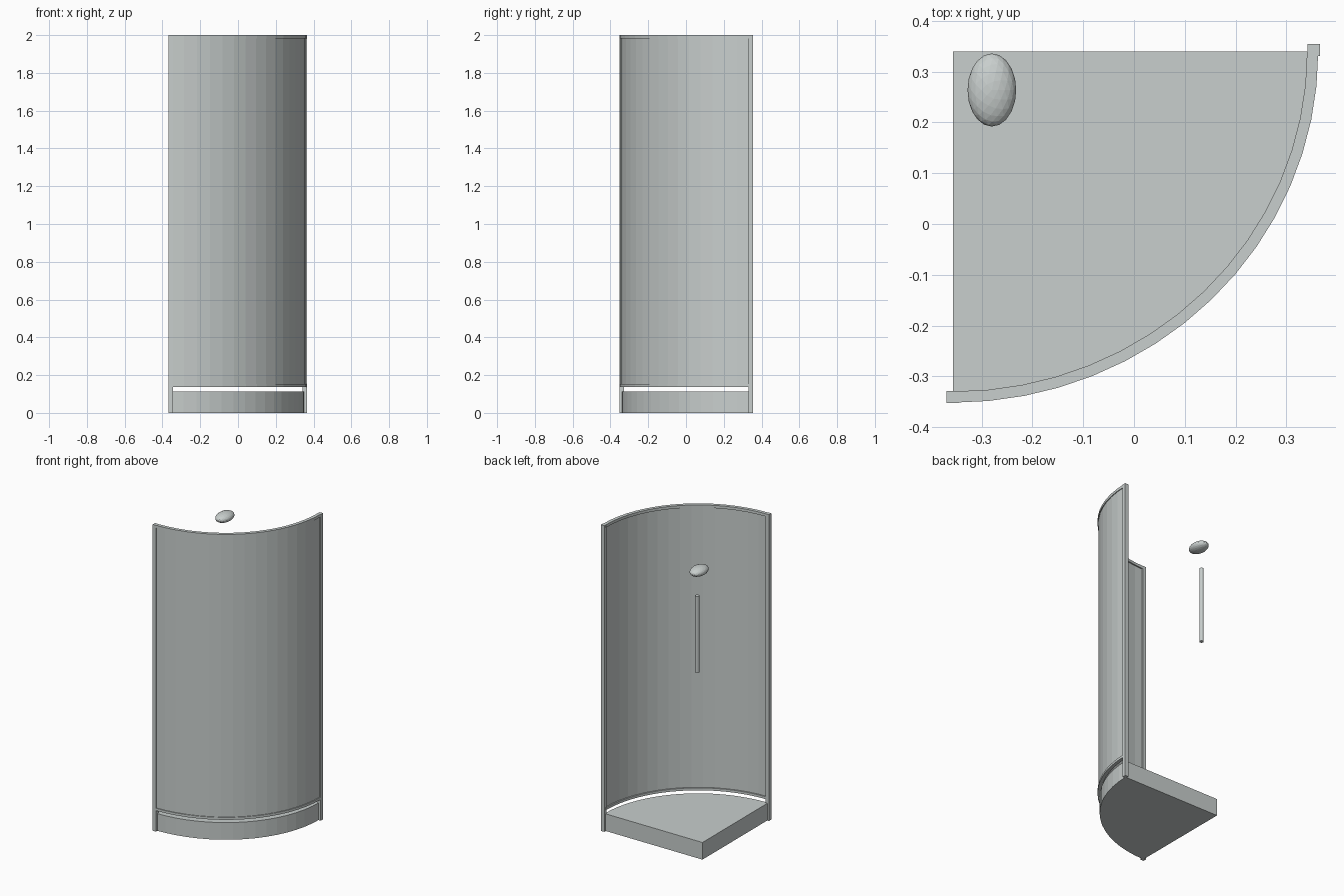
import bpy, bmesh, math

default = bpy.data.objects.get("Cube")
if default:
    bpy.data.objects.remove(default, do_unlink=True)

# One pale grey finish for everything
grey = bpy.data.materials.new("pale_grey")
grey.use_nodes = True
color = (0.58, 0.62, 0.61, 1)
grey.diffuse_color = color
grey.node_tree.nodes["Principled BSDF"].inputs["Base Color"].default_value = color

CORNER = (-0.357, 0.34)      # centre of the quarter curve
RX, RY = 0.72, 0.692         # outer radii of the curved front
SEGMENTS = 16


def quarter_arc(inset):
    """Points along the curved front, from the right end to the front end."""
    points = []
    for i in range(SEGMENTS + 1):
        a = math.pi / 2 * i / SEGMENTS
        points.append((CORNER[0] + (RX - inset) * math.cos(a),
                       CORNER[1] - (RY - inset) * math.sin(a)))
    return points


def finish(name, bm):
    bmesh.ops.recalc_face_normals(bm, faces=bm.faces)
    mesh = bpy.data.meshes.new(name)
    bm.to_mesh(mesh)
    bm.free()
    mesh.materials.append(grey)
    obj = bpy.data.objects.new(name, mesh)
    bpy.context.collection.objects.link(obj)
    return obj


def prism(name, outline, z0, z1):
    bm = bmesh.new()
    face = bm.faces.new([bm.verts.new((x, y, z0)) for x, y in outline])
    up = bmesh.ops.extrude_face_region(bm, geom=[face])["geom"]
    moved = [v for v in up if isinstance(v, bmesh.types.BMVert)]
    bmesh.ops.translate(bm, verts=moved, vec=(0, 0, z1 - z0))
    # the extrusion removes the source face, so close the underside
    bmesh.ops.holes_fill(bm, edges=bm.edges)
    return finish(name, bm)


def curved_band(name, outer, inner, z0, z1):
    """Thin wall following the curve, between two insets and two heights."""
    bm = bmesh.new()
    rings = []
    for (xo, yo), (xi, yi) in zip(quarter_arc(outer), quarter_arc(inner)):
        rings.append([bm.verts.new(p) for p in
                      ((xo, yo, z0), (xo, yo, z1), (xi, yi, z1), (xi, yi, z0))])
    for a, b in zip(rings, rings[1:]):
        for k in range(4):
            n = (k + 1) % 4
            bm.faces.new((a[k], a[n], b[n], b[k]))
    bm.faces.new(rings[0])
    bm.faces.new(rings[-1])
    return finish(name, bm)


# Floor tray
prism("tray", quarter_arc(0.013) + [CORNER], 0, 0.112)

# Curved screen and its rails
curved_band("curved_screen", 0.005, 0.014, 0.145, 1.99)
curved_band("bottom_rail", 0, 0.022, 0.136, 0.152)
curved_band("top_rail", 0, 0.022, 1.982, 2.0)

# Upright posts at both ends of the screen
h = 0.012
for name, x, y in (("front_post", -0.357, -0.341), ("side_post", 0.354, 0.343)):
    prism(name, [(x - h, y - h), (x + h, y - h), (x + h, y + h), (x - h, y + h)], 0, 2)

# Shower head
bm = bmesh.new()
bmesh.ops.create_icosphere(bm, subdivisions=3, radius=1)
bmesh.ops.scale(bm, verts=bm.verts, vec=(0.048, 0.072, 0.03))
head = finish("shower_head", bm)
head.location = (-0.28, 0.264, 1.84)

# Hanging rod under the head
bm = bmesh.new()
bmesh.ops.create_cone(bm, cap_ends=True, segments=16, radius1=0.013,
                      radius2=0.013, depth=0.5)
rod = finish("shower_rod", bm)
rod.location = (-0.282, 0.287, 1.435)
